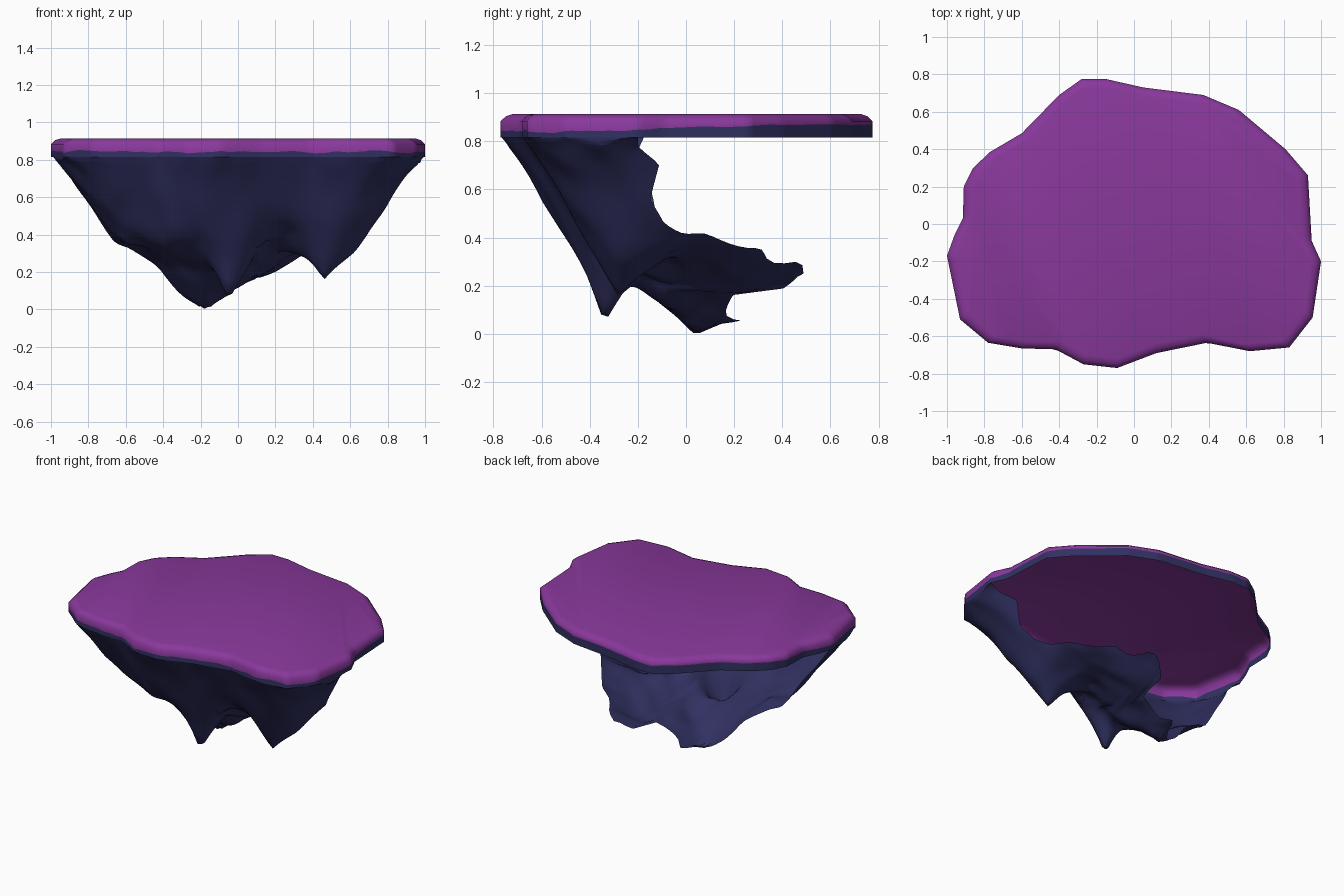
import bpy, math
from mathutils import Vector, noise

if "Cube" in bpy.data.objects:
    bpy.data.objects.remove(bpy.data.objects["Cube"])

def material(name, rgb):
    m = bpy.data.materials.new(name)
    m.diffuse_color = (*rgb, 1)
    m.use_nodes = True
    m.node_tree.nodes["Principled BSDF"].inputs["Base Color"].default_value = m.diffuse_color
    return m

purple = material("purple_turf", (0.25, 0.04, 0.33))
navy = material("navy_rock", (0.03, 0.03, 0.12))

def make(name, verts, faces, mats, indices=None, angle=35):
    me = bpy.data.meshes.new(name)
    me.from_pydata(verts, [], faces)
    for m in mats:
        me.materials.append(m)
    if indices:
        for p, k in zip(me.polygons, indices):
            p.material_index = k
    ob = bpy.data.objects.new(name, me)
    bpy.context.collection.objects.link(ob)
    bpy.ops.object.select_all(action='DESELECT')
    ob.select_set(True)
    bpy.context.view_layer.objects.active = ob
    bpy.ops.object.shade_smooth_by_angle(angle=math.radians(angle))
    return ob

# island outline seen from above, counter-clockwise from the left tip
outline = [(-1, -.17), (-.93, -.51), (-.78, -.635), (-.6, -.665), (-.42, -.67), (-.27, -.75),
           (-.09, -.77), (.12, -.69), (.39, -.635), (.62, -.68), (.83, -.66), (.955, -.5),
           (1, -.2), (.95, -.09), (.93, .26), (.81, .4), (.56, .61), (.37, .69), (.05, .73),
           (-.15, .775), (-.28, .775), (-.4, .69), (-.6, .485), (-.77, .385), (-.86, .3),
           (-.91, .2), (-.915, .03), (-.96, -.06)]
FRONT = outline[:13]          # the part of the rim that carries the rock
RIM_Z = .82

# --- turf cap: open underneath, wavy colour border on its wall ---
ring = []
for a, b in zip(outline, outline[1:] + outline[:1]):
    a, b = Vector(a), Vector(b)
    n = max(1, round((b - a).length / .03))
    ring += [a.lerp(b, k / n) for k in range(n)]

def border(p):
    t = min(1, max(0, (p.y + .3) / .6))
    wave = noise.noise((p.x * 6, p.y * 6, 2)) * .014 + noise.noise((p.x * 17, p.y * 17, 5)) * .006
    return .842 + .027 * t + wave * (1 - .6 * t)

N = len(ring)
verts = [(p.x, p.y, .815) for p in ring]
verts += [(p.x, p.y, border(p)) for p in ring]
verts += [(p.x, p.y, .884) for p in ring]
verts += [(*(p * (1 - .022 / p.length)), .904) for p in ring]
verts += [(*(p * (1 - .05 / p.length)), .913) for p in ring]
faces, idx = [], []
for r in range(4):
    for i in range(N):
        j = (i + 1) % N
        faces.append((r * N + i, r * N + j, (r + 1) * N + j, (r + 1) * N + i))
        idx.append(1 if r == 0 else 0)
faces.append(tuple(range(4 * N, 5 * N)))
idx.append(0)
make("turf_cap", verts, faces, [purple, navy], idx, 50)

# --- rock shell: hangs from the front rim, ragged open edge at the back ---
# torn back edge, left to right
EDGE = [(-.93, -.2, .77), (-.81, -.14, .57), (-.66, -.1, .37), (-.42, -.01, .22), (-.19, .08, .02),
        (-.13, .24, .06), (-.05, .16, .1), (.1, .2, .17), (.12, .41, .19), (.21, .49, .25),
        (.25, .48, .3), (.34, .34, .3), (.42, .31, .35), (.65, 0, .43), (.73, -.09, .46),
        (.8, -.15, .57), (.86, -.11, .7), (.93, -.2, .78)]
# spikes, lumps and hollows of the underside
FORM = [(-.05, -.34, .03), (.46, -.28, .15), (-.17, .04, 0), (-.62, -.3, .36),
        (-.05, -.42, .26), (.05, -.33, .22), (-.13, -.31, .22), (-.05, -.24, .2),
        (-.3, 0, .09), (-.05, .03, .1), (-.1, -.12, .15), (-.3, -.2, .24),
        (-.4, -.35, .33), (-.35, -.5, .42), (-.17, -.6, .55), (-.2, -.45, .38),
        (-.5, -.2, .35), (-.7, -.45, .55), (-.85, -.35, .66), (-.6, -.55, .65),
        (-.1, -.68, .71), (.1, -.5, .5), (.1, -.6, .68), (.25, -.36, .41),
        (.14, -.3, .38), (.36, -.31, .32), (.25, -.5, .56), (.46, -.38, .32),
        (.5, -.52, .58), (.4, -.58, .72), (.62, -.27, .31), (.72, -.28, .46),
        (.68, -.45, .52), (.83, -.35, .64), (.78, -.55, .72), (.25, -.1, .33),
        (.12, -.05, .2), (.3, .2, .26), (.45, -.05, .34), (.05, -.1, .14)]
ctrl = [(x, y, RIM_Z) for x, y in FRONT] + EDGE + FORM

def solve(A, b):
    n = len(b)
    M = [row[:] + [v] for row, v in zip(A, b)]
    for c in range(n):
        p = max(range(c, n), key=lambda r: abs(M[r][c]))
        M[c], M[p] = M[p], M[c]
        for r in range(c + 1, n):
            f = M[r][c] / M[c][c]
            if f:
                M[r] = [u - f * w for u, w in zip(M[r], M[c])]
    x = [0] * n
    for c in reversed(range(n)):
        x[c] = (M[c][n] - sum(M[c][k] * x[k] for k in range(c + 1, n))) / M[c][c]
    return x

def phi(ax, ay, bx, by):
    return math.hypot(ax - bx, ay - by)

weights = solve([[phi(a[0], a[1], b[0], b[1]) for b in ctrl] for a in ctrl],
                [c[2] - .4 for c in ctrl])

def height(x, y):
    return .4 + sum(w * phi(x, y, c[0], c[1]) for w, c in zip(weights, ctrl))

def along(poly, x):
    for a, b in zip(poly, poly[1:]):
        if x <= b[0]:
            return a[1] + (b[1] - a[1]) * (x - a[0]) / (b[0] - a[0])
    return poly[-1][1]

back = [FRONT[0]] + EDGE + [FRONT[-1]]
COLS, ROWS = 84, 32
xs = sorted({-math.cos(math.pi * i / COLS) * .45 + (2 * i / COLS - 1) * .55 for i in range(COLS + 1)})
verts, faces = [], []
for x in xs:
    y0, y1 = along(FRONT, x), along(back, x)
    for j in range(ROWS + 1):
        v = j / ROWS
        y = y0 + (y1 - y0) * v
        fade = min(1, v * 4)
        z = height(x, y) + fade * .03 * noise.noise((x * 7, y * 7, 3))
        z = RIM_Z if j == 0 else min(RIM_Z, max(0, z))
        verts.append((x, y, z))
R = ROWS + 1
for i in range(len(xs) - 1):
    for j in range(ROWS):
        faces.append((i * R + j, i * R + j + 1, (i + 1) * R + j + 1, (i + 1) * R + j))
make("rock_shell", verts, faces, [navy], None, 60)
